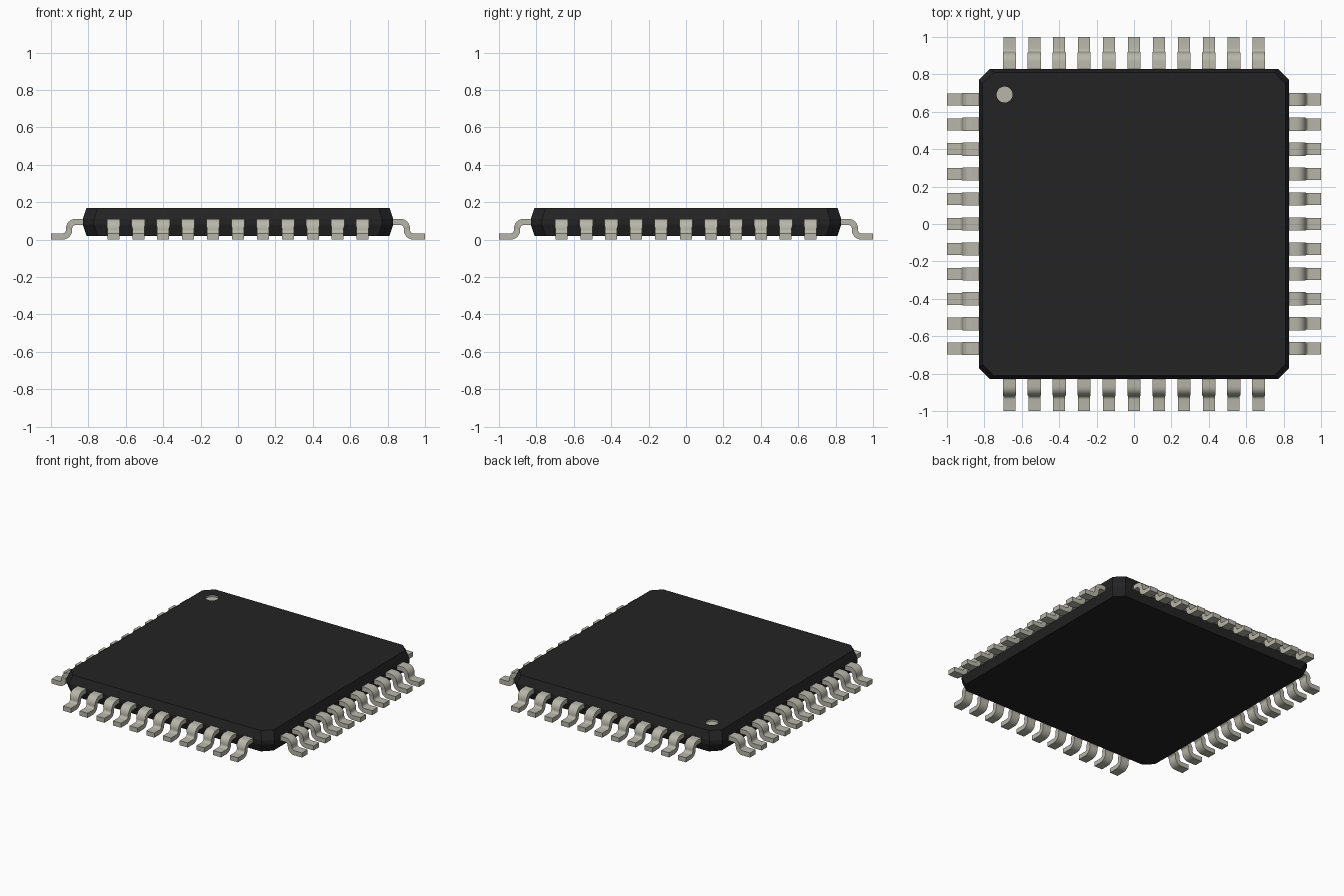
import bpy, bmesh, math
from mathutils import Matrix

old = bpy.data.objects.get("Cube")
if old:
    bpy.data.objects.remove(old, do_unlink=True)


def material(name, color, roughness):
    m = bpy.data.materials.new(name)
    m.use_nodes = True
    m.diffuse_color = (*color, 1)
    bsdf = next(n for n in m.node_tree.nodes if n.type == 'BSDF_PRINCIPLED')
    bsdf.inputs["Base Color"].default_value = (*color, 1)
    bsdf.inputs["Roughness"].default_value = roughness
    return m


BLACK = material("black plastic", (0.017, 0.017, 0.017), 0.6)
METAL = material("tinned metal", (0.47, 0.47, 0.40), 0.4)


def make_object(name, bm, mats):
    bmesh.ops.recalc_face_normals(bm, faces=bm.faces)
    mesh = bpy.data.meshes.new(name)
    bm.to_mesh(mesh)
    bm.free()
    for m in mats:
        mesh.materials.append(m)
    obj = bpy.data.objects.new(name, mesh)
    bpy.context.collection.objects.link(obj)
    return obj


def select_only(obj):
    bpy.ops.object.select_all(action='DESELECT')
    obj.select_set(True)
    bpy.context.view_layer.objects.active = obj


# Body: stacked chamfered squares, widest around the middle band
def chamfered_square(h, c):
    pts = []
    for k in range(4):
        turn = Matrix.Rotation(k * math.pi / 2, 2)
        pts += [turn @ v for v in (Matrix(((h, 0), (h - c, 0))).col[0],
                                   Matrix(((h - c, 0), (h, 0))).col[0])]
    return pts


bm = bmesh.new()
rings = []
for half, z in ((0.81, 0.02), (0.83, 0.08), (0.83, 0.11), (0.81, 0.17)):
    rings.append([bm.verts.new((p.x, p.y, z)) for p in chamfered_square(half, 0.06)])
bm.faces.new(rings[0][::-1])
for a, b in zip(rings, rings[1:]):
    for i in range(8):
        j = (i + 1) % 8
        bm.faces.new((a[i], a[j], b[j], b[i]))
bm.faces.new(rings[-1])
body = make_object("body", bm, [BLACK, METAL])

# Round orientation recess in the top corner
TOP, DEPTH, DOT, DOT_R = 0.17, 0.012, (-0.692, 0.692), 0.043
bm = bmesh.new()
bmesh.ops.create_cone(bm, cap_ends=True, segments=32, radius1=DOT_R, radius2=DOT_R,
                      depth=2 * DEPTH, matrix=Matrix.Translation((*DOT, TOP)))
cutter = make_object("dot_cutter", bm, [METAL])
cutter.hide_render = True
mod = body.modifiers.new("dot_recess", 'BOOLEAN')
mod.operation, mod.object, mod.solver = 'DIFFERENCE', cutter, 'EXACT'
select_only(body)
bpy.ops.object.modifier_apply(modifier=mod.name)
bpy.data.objects.remove(cutter, do_unlink=True)
for f in body.data.polygons:
    near = math.hypot(f.center.x - DOT[0], f.center.y - DOT[1]) < DOT_R * 1.1
    f.material_index = int(near and f.center.z < TOP - 0.001)

# Gull-wing pin centreline: (outward distance, height, bend angle)
THICK, BEND, STEPS = 0.033, 0.035, 6
path = [(0.79, 0.095, 0)]
for i in range(STEPS + 1):
    a = math.pi / 2 * i / STEPS
    path.append((0.868 + BEND * math.sin(a), 0.06 + BEND * math.cos(a), a))
for i in range(STEPS + 1):
    a = math.pi / 2 * (1 - i / STEPS)
    path.append((0.938 - BEND * math.sin(a), 0.0515 - BEND * math.cos(a), a))
path.append((1.0, 0.0165, 0))


def add_pin(bm, offset, turn):
    sections = []
    for d, z, a in path:
        nx, nz = math.sin(a) * THICK / 2, math.cos(a) * THICK / 2
        w = 0.035 if z > 0.06 else 0.032
        corners = ((-w, 1), (w, 1), (w, -1), (-w, -1))
        sections.append([bm.verts.new(turn @ Matrix.Translation((d + s * nx, offset + y, z + s * nz)).translation)
                         for y, s in corners])
    for a, b in zip(sections, sections[1:]):
        for i in range(4):
            j = (i + 1) % 4
            bm.faces.new((a[i], a[j], b[j], b[i]))
    bm.faces.new(sections[0])
    bm.faces.new(sections[-1])


# Eleven evenly spaced pins on each side
COUNT, PITCH = 11, 0.1333
for k, side in enumerate(("left", "back", "right", "front")):
    bm = bmesh.new()
    turn = Matrix.Rotation(k * math.pi / 2, 3, 'Z')
    for n in range(COUNT):
        add_pin(bm, (n - (COUNT - 1) / 2) * PITCH, turn)
    pins = make_object(side + "_pins", bm, [METAL])
    select_only(pins)
    bpy.ops.object.shade_smooth_by_angle(angle=math.radians(35))
